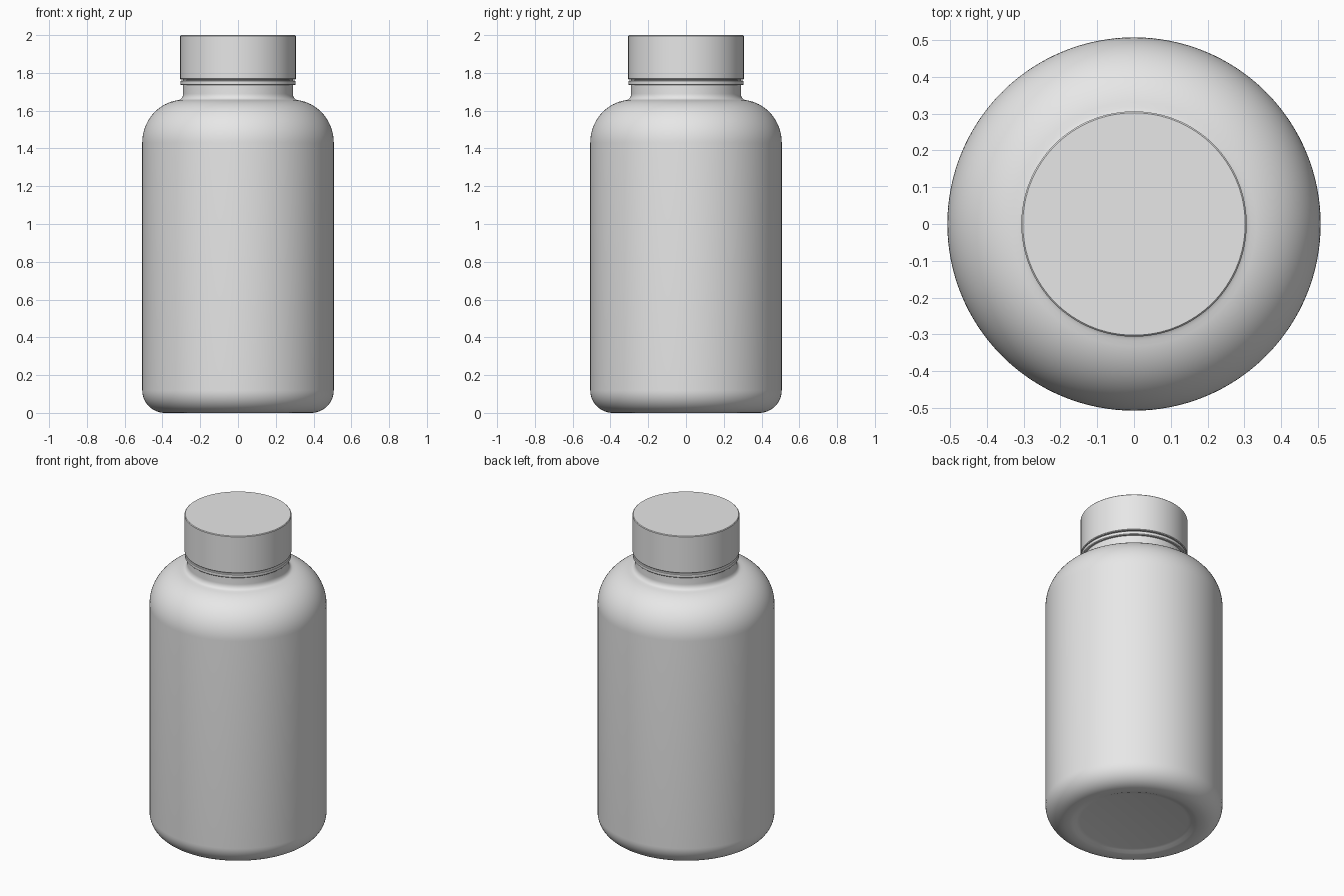
import bpy, bmesh, math

if "Cube" in bpy.data.objects:
    bpy.data.objects.remove(bpy.data.objects["Cube"])

SEGMENTS = 128

plastic = bpy.data.materials.new("light grey plastic")
plastic.diffuse_color = (0.8, 0.8, 0.8, 1)
plastic.use_nodes = True
plastic.node_tree.nodes["Principled BSDF"].inputs["Base Color"].default_value = plastic.diffuse_color


def arc(cx, cz, rx, rz, start, end, steps):
    """Points on an ellipse in the profile plane, angles in degrees."""
    pts = []
    for i in range(steps + 1):
        a = math.radians(start + (end - start) * i / steps)
        pts.append((cx + rx * math.cos(a), cz + rz * math.sin(a)))
    return pts


def lathe(name, profile):
    """Revolve a (radius, z) profile, from bottom axis to top axis, around z."""
    bm = bmesh.new()
    verts = [bm.verts.new((r, 0, z)) for r, z in profile]
    edges = [bm.edges.new(pair) for pair in zip(verts, verts[1:])]
    bmesh.ops.spin(bm, geom=verts + edges, cent=(0, 0, 0), axis=(0, 0, 1),
                   angle=math.tau, steps=SEGMENTS, use_merge=True)
    bmesh.ops.remove_doubles(bm, verts=bm.verts, dist=1e-5)
    bmesh.ops.recalc_face_normals(bm, faces=bm.faces)
    mesh = bpy.data.meshes.new(name)
    bm.to_mesh(mesh)
    bm.free()
    obj = bpy.data.objects.new(name, mesh)
    bpy.context.collection.objects.link(obj)
    mesh.materials.append(plastic)
    bpy.ops.object.select_all(action='DESELECT')
    obj.select_set(True)
    bpy.context.view_layer.objects.active = obj
    bpy.ops.object.shade_smooth_by_angle(angle=math.radians(35))
    return obj


# Bottle: shallow base recess, rounded foot, straight wall, shoulder, neck
bottle = [(0, 0.015), (0.31, 0.015), (0.33, 0.011), (0.35, 0.003), (0.37, 0)]
bottle += arc(0.387, 0.12, 0.12, 0.12, -90, 0, 14)
bottle += arc(0.287, 1.43, 0.22, 0.228, 0, 82, 22)
bottle += arc(0.316, 1.69, 0.025, 0.033, 260, 180, 8)
bottle += [(0.291, 1.78), (0, 1.78)]
lathe("bottle", bottle)

# Tamper ring under the cap
lathe("tamper_ring", [(0, 1.735), (0.301, 1.735), (0.305, 1.739),
                      (0.305, 1.756), (0.302, 1.759), (0, 1.759)])

# Screw cap with slightly softened rims
lathe("cap", [(0, 1.765), (0.302, 1.765), (0.306, 1.769),
              (0.306, 1.996), (0.302, 2.0), (0, 2.0)])
